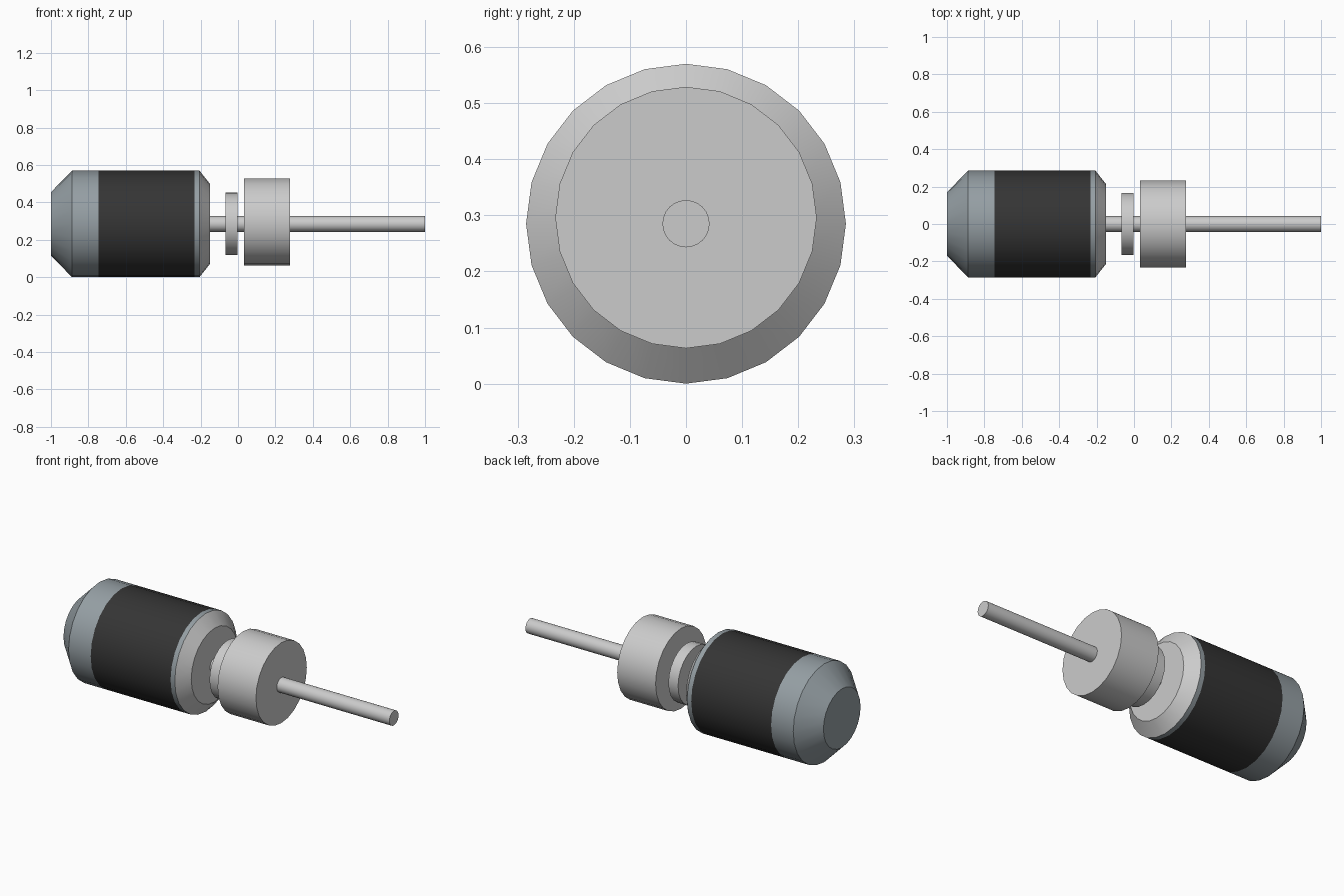
import bpy, bmesh, math

if "Cube" in bpy.data.objects:
    bpy.data.objects.remove(bpy.data.objects["Cube"])

SIDES = 24
AXIS_Z = 0.285


def material(name, rgb):
    m = bpy.data.materials.new(name)
    m.diffuse_color = (*rgb, 1)
    m.use_nodes = True
    m.node_tree.nodes["Principled BSDF"].inputs["Base Color"].default_value = m.diffuse_color
    return m


light = material("light_metal", (0.60, 0.60, 0.60))
grey = material("blue_grey_metal", (0.30, 0.345, 0.37))
black = material("black_sleeve", (0.035, 0.035, 0.035))


def turned(name, profile, bands, z=AXIS_Z):
    """Lathe (x, radius) points around the x axis; bands = one material per
    profile segment. End caps take the first and last band's material."""
    mats = list(dict.fromkeys(bands))
    bm = bmesh.new()
    rings = []
    for x, r in profile:
        rings.append([bm.verts.new((x, r * math.sin(math.tau * i / SIDES),
                                    z + r * math.cos(math.tau * i / SIDES)))
                      for i in range(SIDES)])
    for a, b, mat in zip(rings, rings[1:], bands):
        for i in range(SIDES):
            j = (i + 1) % SIDES
            bm.faces.new((a[i], a[j], b[j], b[i])).material_index = mats.index(mat)
    bm.faces.new(rings[0]).material_index = mats.index(bands[0])
    bm.faces.new(rings[-1]).material_index = mats.index(bands[-1])
    bmesh.ops.recalc_face_normals(bm, faces=bm.faces)
    mesh = bpy.data.meshes.new(name)
    bm.to_mesh(mesh)
    bm.free()
    for m in mats:
        mesh.materials.append(m)
    ob = bpy.data.objects.new(name, mesh)
    bpy.context.collection.objects.link(ob)
    bpy.ops.object.select_all(action='DESELECT')
    ob.select_set(True)
    bpy.context.view_layer.objects.active = ob
    bpy.ops.object.shade_smooth_by_angle(angle=math.radians(30))
    return ob


# Main barrel: tapered grey tail, black sleeve, grey rim, light nose
turned("barrel",
       [(-1.0, 0.17), (-0.887, 0.285), (-0.745, 0.285), (-0.233, 0.285),
        (-0.206, 0.285), (-0.15, 0.214)],
       [grey, grey, black, grey, light])

# Thin collar, large disc (set slightly high) and the long shaft
turned("collar", [(-0.066, 0.167), (-0.004, 0.167)], [light])
turned("large_disc", [(0.032, 0.233), (0.278, 0.233)], [light], z=0.296)
turned("shaft", [(-0.16, 0.042), (1.0, 0.042)], [light])
